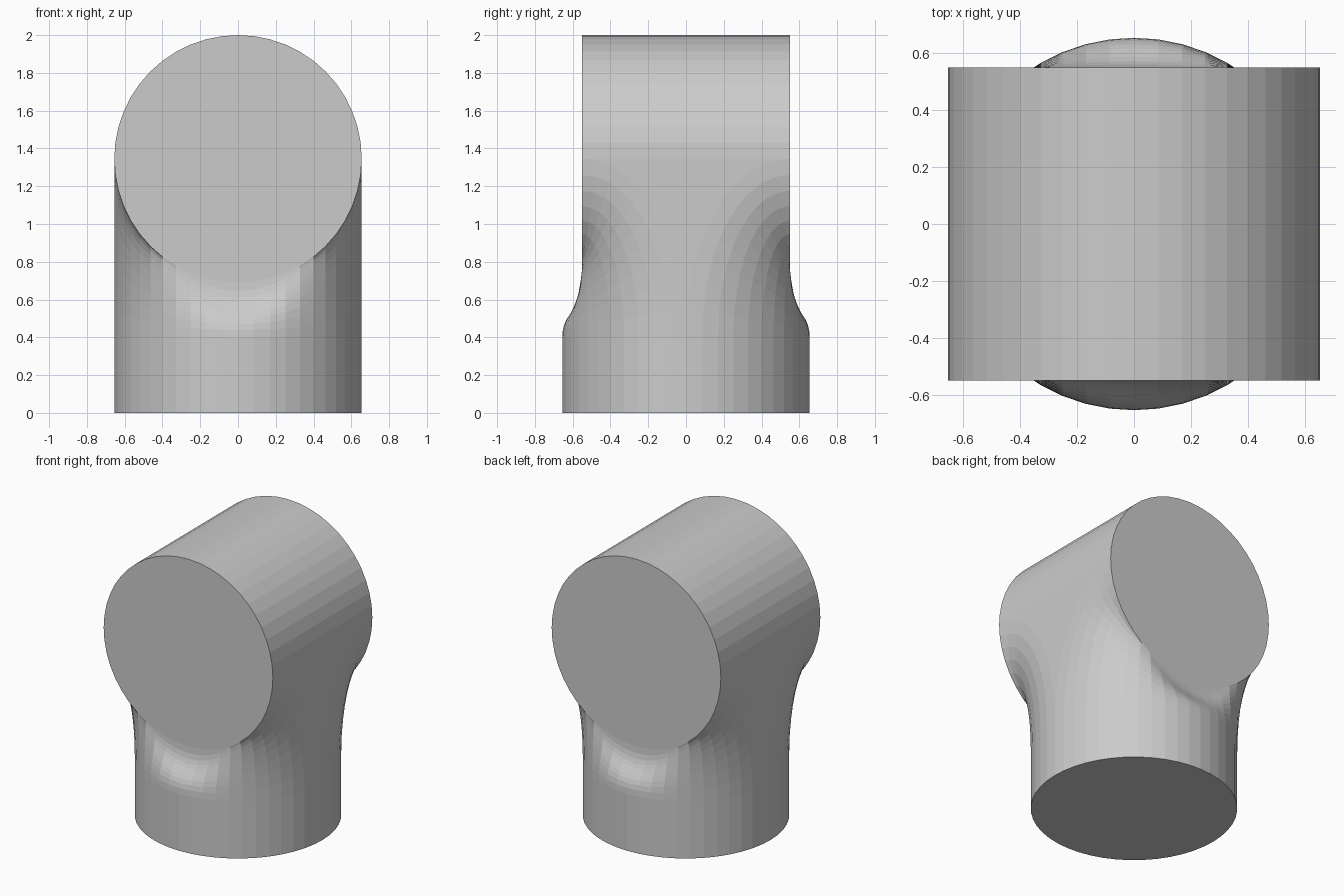
import bpy, bmesh, math

if "Cube" in bpy.data.objects:
    bpy.data.objects.remove(bpy.data.objects["Cube"])

R = 0.655        # radius of both pipes
Y = 0.55         # half length of the horizontal pipe
ZC = 2.0 - R     # axis height of the horizontal pipe
Z0 = 0.40        # where the blend starts
N = 24           # segments per half circle
K = 10           # rows in the blend

bm = bmesh.new()


def bezier(p, t):
    u = 1 - t
    w = (u**3, 3*u*u*t, 3*u*t*t, t**3)
    return [sum(a * q[i] for a, q in zip(w, p)) for i in (0, 1)]


def column(angle, side):
    """Profile from the base up to the rim of the horizontal pipe, at constant x."""
    x, s = R * math.cos(angle), R * math.sin(angle)
    top = ZC - s
    over = max(0, s - Y)
    p0, p3 = (s, Z0), (Y, top)
    p1 = (s, Z0 + 0.58 * (top - Z0))
    if over:
        p1 = (s, Z0 + 0.5 * (top - Z0))
        p2 = (Y, top - 0.17 * over / (R - Y))
    else:
        p2 = (s + 0.45 * (Y - s), top)
    pts = [(s, 0.0)] + [bezier((p0, p1, p2, p3), i / K) for i in range(K + 1)]
    return [bm.verts.new((x, side * y, z)) for y, z in pts]


def strip(a, b):
    for i in range(len(a) - 1):
        bm.faces.new((a[i], b[i], b[i + 1], a[i + 1]))


# Vertical stem and blended neck, front and back
sides = {}
for side in (-1, 1):
    cols = [column(math.pi * j / N, side) for j in range(N + 1)]
    for a, b in zip(cols, cols[1:]):
        strip(a, b)
    sides[side] = cols

# Flat flanks joining the front and back halves
for j in (0, N):
    strip(sides[-1][j], sides[1][j])

# Upper half of the horizontal pipe with its end discs
arcs = []
for side in (-1, 1):
    cols = sides[side]
    mid = [bm.verts.new((R * math.cos(math.pi * j / N), side * Y,
                         ZC + R * math.sin(math.pi * j / N))) for j in range(1, N)]
    arcs.append([cols[0][-1]] + mid + [cols[N][-1]])
    bm.faces.new([c[-1] for c in cols] + mid[::-1])
strip(arcs[0], arcs[1])

# Bottom disc
bm.faces.new([c[0] for c in sides[-1]] + [c[0] for c in sides[1][::-1]])

bmesh.ops.remove_doubles(bm, verts=bm.verts, dist=1e-5)
bmesh.ops.dissolve_degenerate(bm, edges=bm.edges, dist=1e-5)
bmesh.ops.recalc_face_normals(bm, faces=bm.faces)

mesh = bpy.data.meshes.new("pipe_tee")
bm.to_mesh(mesh)
bm.free()
obj = bpy.data.objects.new("pipe_tee", mesh)
bpy.context.collection.objects.link(obj)
